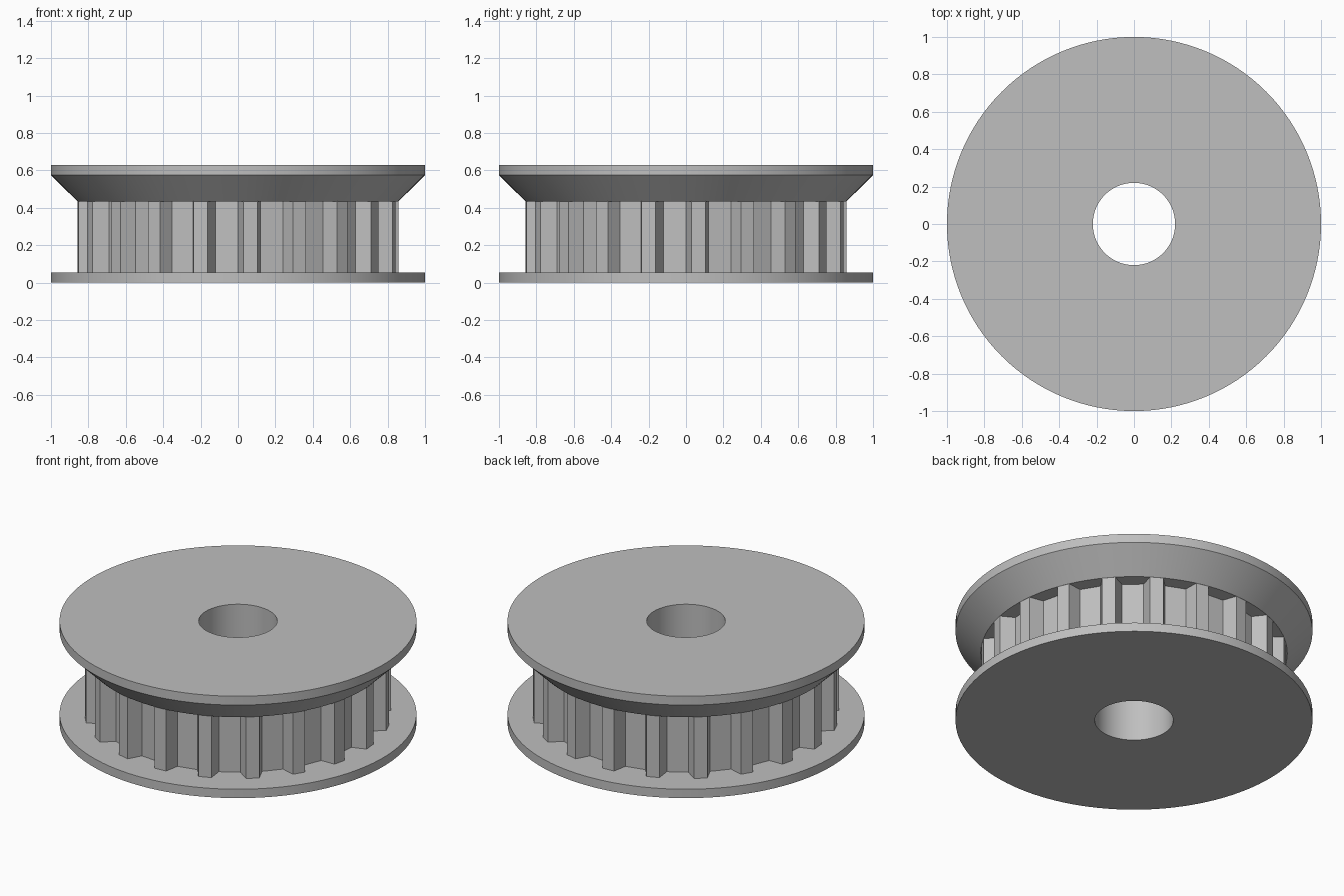
import bpy, bmesh
from math import cos, sin, radians, tau

cube = bpy.data.objects.get("Cube")
if cube:
    bpy.data.objects.remove(cube)

# Single plain metal colour
metal = bpy.data.materials.new("light_grey_metal")
metal.use_nodes = True
grey = (0.52, 0.52, 0.52, 1)
metal.diffuse_color = grey
metal.node_tree.nodes["Principled BSDF"].inputs["Base Color"].default_value = grey

# Main dimensions
RIM, BORE, CORE = 1.0, 0.22, 0.73
TIP, ROOT = 0.859, 0.775
FLANGE, CONE_LOW, CONE_TOP, HEIGHT = 0.055, 0.435, 0.575, 0.63
TEETH, SEGMENTS = 20, 128


def polar(radius, angle, z):
    return (radius * cos(angle), radius * sin(angle), z)


def sweep_rings(name, rings, smooth):
    """Join rings of points, closed both around the axis and in section."""
    bm = bmesh.new()
    loops = [[bm.verts.new(p) for p in ring] for ring in rings]
    for a, b in zip(loops, loops[1:] + loops[:1]):
        for i in range(len(a)):
            j = (i + 1) % len(a)
            bm.faces.new((a[i], a[j], b[j], b[i]))
    bmesh.ops.recalc_face_normals(bm, faces=bm.faces)
    mesh = bpy.data.meshes.new(name)
    bm.to_mesh(mesh)
    bm.free()
    mesh.materials.append(metal)
    obj = bpy.data.objects.new(name, mesh)
    bpy.context.collection.objects.link(obj)
    if smooth:
        bpy.ops.object.select_all(action="DESELECT")
        obj.select_set(True)
        bpy.context.view_layer.objects.active = obj
        bpy.ops.object.shade_smooth_by_angle(angle=radians(25))
    return obj


# Spool: bored core with a flat lower flange and a coned upper flange
profile = [(BORE, 0), (RIM, 0), (RIM, FLANGE), (CORE, FLANGE),
           (CORE, CONE_LOW), (TIP, CONE_LOW), (RIM, CONE_TOP),
           (RIM, HEIGHT), (BORE, HEIGHT)]
turns = [tau * i / SEGMENTS for i in range(SEGMENTS)]
sweep_rings("flanged_spool",
            [[polar(r, a, z) for a in turns] for r, z in profile], True)

# Toothed belt ring: trapezoid teeth, ends sunk slightly into the flanges
outline = []
for k in range(TEETH):
    centre = tau * (k + 0.25) / TEETH
    for radius, offset in ((ROOT, -4.5), (TIP, -2.5), (TIP, 2.5), (ROOT, 4.5)):
        outline.append((radius, centre + radians(offset)))
low, high = FLANGE - 0.005, CONE_LOW + 0.003
inner = CORE - 0.03
sweep_rings("toothed_ring", [
    [polar(inner, a, low) for r, a in outline],
    [polar(r, a, low) for r, a in outline],
    [polar(r, a, high) for r, a in outline],
    [polar(inner, a, high) for r, a in outline]], False)
